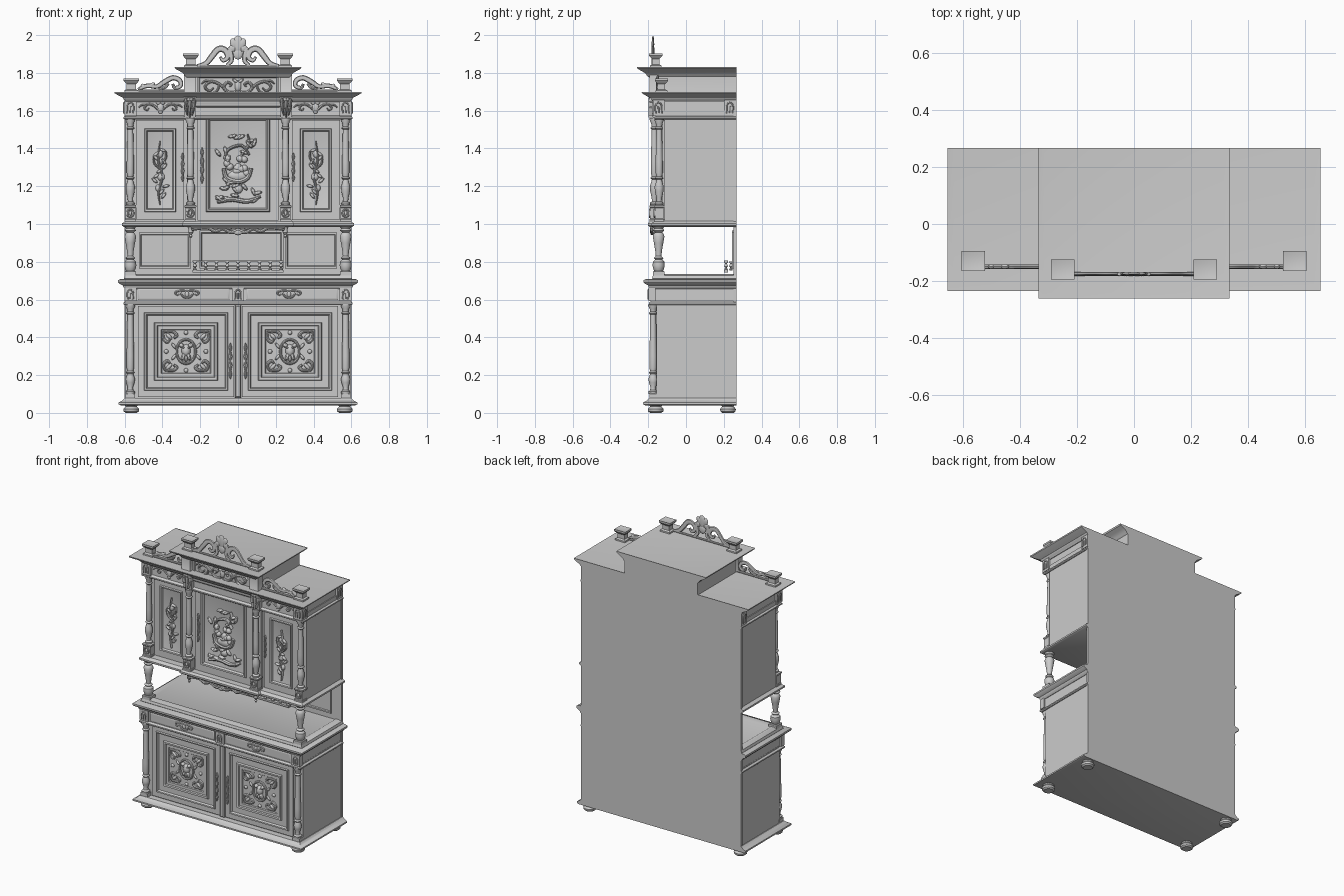
import bpy, bmesh, math, random
from mathutils import Vector, Matrix
random.seed(4)
YB = 0.267
UP = Vector((0, 0, 1))

def finish(name, bm):
    bmesh.ops.recalc_face_normals(bm, faces=bm.faces[:])
    me = bpy.data.meshes.new(name)
    bm.to_mesh(me); bm.free()
    me.polygons.foreach_set("use_smooth", [True] * len(me.polygons))
    me.set_sharp_from_angle(angle=math.radians(35))
    bpy.context.collection.objects.link(bpy.data.objects.new(name, me))

def loft(bm, loops):
    vs = [[bm.verts.new(p) for p in l] for l in loops]
    n = len(vs[0])
    for a, b in zip(vs, vs[1:]):
        for i in range(n):
            bm.faces.new((a[i], a[(i + 1) % n], b[(i + 1) % n], b[i]))
    bm.faces.new(vs[0][::-1]); bm.faces.new(vs[-1])

def case(name, hx, yf, prof, yb=YB):
    """Box or moulding with flat back; prof = (overhang, z)."""
    bm = bmesh.new()
    loft(bm, [[(-hx-o, yf-o, z), (hx+o, yf-o, z), (hx+o, yb, z), (-hx-o, yb, z)] for o, z in prof])
    finish(name, bm)

def blocks(name, spots, hx, hy, prof):
    bm = bmesh.new()
    for x, y in spots:
        loft(bm, [[(x-hx-o, y-hy-o, z), (x+hx+o, y-hy-o, z), (x+hx+o, y+hy+o, z), (x-hx-o, y+hy+o, z)] for o, z in prof])
    finish(name, bm)

def lathe(name, spots, prof, seg=16):
    bm = bmesh.new()
    for x, y in spots:
        loft(bm, [[(x + r*math.cos(2*math.pi*i/seg), y + r*math.sin(2*math.pi*i/seg), z) for i in range(seg)] for r, z in prof])
    finish(name, bm)

def panel(name, boxes, y, steps):
    """Stepped rectangular panel facing the front; steps = (inset, height)."""
    bm = bmesh.new()
    for x0, x1, z0, z1 in boxes:
        loft(bm, [[(x0+i, y-d, z0+i), (x1-i, y-d, z0+i), (x1-i, y-d, z1-i), (x0+i, y-d, z1-i)] for i, d in steps])
    finish(name, bm)

def smooth_path(p):
    p = [Vector(q) for q in p]
    out = []
    for i in range(len(p) - 1):
        a, b, c, d = p[max(i-1, 0)], p[i], p[i+1], p[min(i+2, len(p)-1)]
        for k in range(4):
            t = k / 4
            out.append(0.5*(2*b + (c-a)*t + (2*a-5*b+4*c-d)*t*t + (3*b-a-3*c+d)*t**3))
    return out + [p[-1]]

def relief(name, places, strands=(), blobs=(), depth=0.01):
    """Carving: strands of (x, z, radius), blobs of (x, z, rx, rz, angle)."""
    bm = bmesh.new()
    for o, u, n in places:
        for s in strands:
            p = smooth_path(s)
            loops = []
            for i, q in enumerate(p):
                t = p[min(i+1, len(p)-1)] - p[max(i-1, 0)]
                side = (u * -t.y + UP * t.x).normalized()
                angs = [k*math.pi/4 for k in range(8)]
                loops.append([o + u*q.x + UP*q.y + side*(q.z*math.cos(a)) + n*(depth*math.sin(a)) for a in angs])
            loft(bm, loops)
        for x, z, rx, rz, a in blobs:
            ax = (u*math.cos(a) + UP*math.sin(a)) * rx
            az = (UP*math.cos(a) - u*math.sin(a)) * rz
            m = Matrix((ax, az, n*depth)).transposed().to_4x4()
            m.translation = o + u*x + UP*z
            bmesh.ops.create_uvsphere(bm, u_segments=10, v_segments=6, radius=1, matrix=m)
    finish(name, bm)

def F(x, z, y, m=1): return Vector((x, y, z)), Vector((m, 0, 0)), Vector((0, -1, 0))
def sym(x, z, y): return [F(x, z, y), F(x, z, y, -1)]
def pair(x, z, y): return [F(x, z, y), F(-x, z, y, -1)]
def sides(x, y, z): return [(Vector((s*x, y, z)), Vector((0, 1, 0)), Vector((s, 0, 0))) for s in (-1, 1)]
def two(x, y): return [(-x, y), (x, y)]
def ring(rx, rz, r): return [(rx*math.sin(k*math.pi/6), rz*math.cos(k*math.pi/6), r) for k in range(13)]

# Lower cabinet
lathe("bun_feet", two(.565, -.16) + two(.565, .222), [(.03, 0), (.04, .008), (.042, .02), (.034, .03), (.03, .033), (.036, .042)], 20)
case("base_moulding", .6, -.195, [(.02, .04), (.033, .045), (.033, .055), (.018, .062), (.008, .07), (0, .078)])
case("lower_body", .595, -.155, [(0, .07), (0, .6)])
case("lower_frieze", .592, -.183, [(.008, .57), (.014, .575), (.014, .583), (.002, .592), (0, .665)])
case("counter_moulding", .595, -.185, [(0, .655), (.012, .665), (.015, .675), (.034, .685), (.04, .692), (.04, .703), (.025, .71)])
case("counter_top", .595, -.17, [(.005, .705), (.01, .712), (.005, .728), (-.015, .736), (-.035, .736), (-.045, .73)])
blocks("lower_column_blocks", two(.57, -.172), .026, .022, [(0, .07), (0, .1), (-.004, .105)])
lathe("lower_columns", two(.57, -.174), [(.024, .1), (.026, .112), (.016, .12), (.014, .135), (.022, .16), (.025, .18), (.016, .205), (.023, .213),
      (.016, .222), (.02, .24), (.02, .3), (.017, .42), (.016, .52), (.023, .528), (.016, .536), (.018, .55), (.026, .565), (.026, .575)])
panel("lower_doors", [(-.53, -.02, .085, .565), (.02, .53, .085, .565)], -.155, [(0, 0), (0, .01), (.033, .01), (.036, .02), (.044, .018), (.05, .006),
      (.086, .006), (.09, .018), (.102, .016), (.106, .008), (.123, .008), (.127, .002)])
panel("meeting_stile", [(-.016, .016, .08, .57)], -.155, [(0, 0), (0, .013), (.006, .02), (.01, .02)])
door_spots = sym(.275, .325, -.157) + sym(-.275, .325, -.157)
relief("lower_door_carving", door_spots,
       [ring(.05, .064, .007), [(.118, .105, .006), (.07, .105, .008), (.05, .085, .009), (.065, .07, .006)],
        [(.118, .105, .006), (.12, .07, .008), (.1, .05, .009), (.085, .062, .005)],
        [(.11, -.1, .006), (.07, -.1, .008), (.05, -.085, .009), (.065, -.07, .006)],
        [(.11, -.1, .006), (.12, -.07, .008), (.1, -.05, .009), (.085, -.062, .005)]],
       [(.09, .08, .022, .01, .8), (.09, -.08, .022, .01, -.8), (0, .1, .012, .012, 0), (0, -.1, .012, .012, 0), (.105, 0, .012, .012, 0),
        (.065, .03, .02, .008, .9), (.065, -.03, .02, .008, -.9)], .011)
relief("lower_door_masks", door_spots, [], [(0, .005, .024, .034, 0), (.013, .02, .009, .006, 0), (0, .002, .006, .016, 0),
       (.014, -.028, .011, .022, .3), (0, -.036, .01, .02, 0), (.024, .032, .014, .012, .5)], .021)
handle = [[(0, -.095, .002), (0, -.07, .009), (0, -.05, .004), (0, -.025, .01), (0, 0, .006), (0, .025, .01), (0, .05, .004), (0, .07, .009), (0, .095, .002)]]
relief("lower_handles", pair(.04, .275, -.167), handle, [], .01)

# Drawers in the lower frieze
panel("drawer_fronts", [(-.53, -.045, .598, .66), (.045, .53, .598, .66)], -.183, [(0, 0), (0, .006), (.006, .01), (.01, .01)])
relief("drawer_carving", sym(.27, .628, -.193) + sym(-.27, .628, -.193), [[(.0, .018, .004), (.03, .02, .005), (.06, .012, .005), (.055, -.006, .004), (.042, 0, .003)],
       [(.0, -.018, .005), (.02, -.012, .006), (.035, .008, .004)]], [(0, 0, .01, .016, 0)], .006)
blocks("frieze_blocks", [(-.57, -.18), (0, -.18), (.57, -.18)], .032, .018, [(0, .592), (0, .664)])
arch = [[(-.014, -.026, .004), (-.015, .01, .004), (0, .025, .004), (.015, .01, .004), (.014, -.026, .004)], [(0, -.024, .004), (0, .008, .005)]]
relief("lower_block_arches", [F(x, .627, -.198) for x in (-.57, 0, .57)], arch, [], .006)

# Open niche
case("back_panel", .6, .252, [(0, .05), (0, 1.69)])
panel("niche_panels", [(-.525, -.25, .765, .955), (-.205, .24, .765, .965), (.25, .525, .765, .955)], .252, [(0, 0), (0, .008), (.01, .008), (.014, .002)])
blocks("niche_post_plinths", two(.57, -.145), .03, .03, [(0, .728), (0, .748), (-.005, .752)])
lathe("niche_posts", two(.57, -.145), [(.022, .75), (.028, .762), (.032, .78), (.03, .8), (.018, .812), (.026, .82), (.015, .83), (.018, .86), (.025, .9),
      (.031, .935), (.024, .95), (.018, .955), (.03, .965), (.024, .975), (.033, .99)], 20)
blocks("gallery_rails", [(0, .212)], .24, .011, [(0, .744), (0, .756)])
blocks("gallery_top_rail", [(0, .212)], .24, .011, [(0, .8), (0, .808)])
lathe("gallery_balusters", [(-.228 + .057*i, .212) for i in range(9)] + two(.228, .238), [(.009, .755), (.01, .762), (.004, .768), (.011, .776), (.005, .79), (.01, .797), (.01, .802)], 10)

# Upper cabinet
case("upper_base", .595, -.165, [(.01, .985), (.02, .992), (.02, 1.003), (.005, 1.012), (0, 1.016)])
case("upper_base_centre", .285, -.19, [(.003, .985), (.012, .992), (.012, 1.003), (.003, 1.012), (0, 1.016)])
case("upper_body", .595, -.115, [(0, 1.01), (0, 1.6)])
case("centre_body", .27, -.14, [(0, 1.01), (0, 1.68)])
relief("valance", sym(0, .968, -.18), [[(0, .0, .012), (.04, -.012, .01), (.08, .006, .008), (.12, -.006, .01), (.16, .01, .008), (.21, .008, .008), (.245, .0, .006)],
       [(0, .015, .006), (.25, .015, .006)], [(.03, .0, .006), (.06, .01, .006), (.1, .012, .004)]], [(0, -.01, .025, .018, 0)], .01)
lathe("pendants", two(.25, -.165), [(.003, .925), (.009, .935), (.006, .945), (.014, .955), (.012, .97), (.018, .988)], 12)
cols = two(.57, -.142) + two(.252, -.167)
blocks("upper_column_pedestals", cols, .027, .023, [(.003, 1.014), (.003, 1.024), (0, 1.028), (0, 1.085), (.004, 1.09), (.004, 1.098), (-.003, 1.102)])
relief("pedestal_carving", sum([sym(x, 1.057, y - .023) for x, y in cols], []), [[(0, -.022, .003), (.014, -.012, .005), (.015, .01, .005), (0, .022, .004)]], [(0, 0, .008, .012, 0)], .007)
lathe("upper_columns", cols, [(.022, 1.1), (.024, 1.112), (.013, 1.12), (.015, 1.14), (.023, 1.175), (.024, 1.2), (.016, 1.225), (.014, 1.235), (.023, 1.243),
      (.015, 1.252), (.019, 1.27), (.019, 1.33), (.016, 1.45), (.015, 1.5), (.022, 1.508), (.015, 1.516), (.017, 1.53), (.025, 1.55), (.025, 1.562)])
panel("upper_side_doors", [(-.54, -.285, 1.02, 1.55), (.285, .54, 1.02, 1.55)], -.115, [(0, 0), (0, .01), (.044, .01), (.047, .02), (.056, .018), (.061, .004), (.066, .002)])
panel("centre_door", [(-.215, .215, 1.018, 1.615)], -.14, [(0, 0), (0, .012), (.046, .012), (.05, .024), (.06, .022), (.066, .006), (.074, .003)])
relief("side_door_handles", pair(.293, 1.3, -.126), [[(x, z*.8, r*.9) for x, z, r in handle[0]]], [], .009)
relief("centre_door_handle", [F(-.19, 1.31, -.153)], handle, [], .01)

# Carved still life on the upper doors
side_leaves = [(random.uniform(-.035, .035), z, .02, .008, random.uniform(-1.2, 1.2)) for z in (-.12, -.1, -.07, -.04, -.015, .01, .035, .06, .08, .1, .12)]
relief("side_door_carving", pair(.412, 1.27, -.118), [[(0, -.17, .003), (.008, -.1, .006), (-.01, -.02, .007), (.01, .07, .006), (0, .17, .003)],
       [(0, .02, .005), (.03, .05, .006), (.035, .085, .004)], [(0, .04, .005), (-.03, .08, .006), (-.03, .115, .004)]],
       side_leaves + [(0, .1, .016, .024, .3), (-.005, -.02, .02, .022, 0), (.01, -.08, .015, .02, 0)], .013)
fruit = [(random.uniform(-.07, .07), random.uniform(-.02, .07), .02, .018, random.uniform(0, 3)) for _ in range(14)]
leaves = [(random.uniform(-.11, .11), random.choice((-1, 1))*random.uniform(.05, .18), .025, .01, random.uniform(-1.4, 1.4)) for _ in range(26)]
relief("centre_door_carving", [F(0, 1.285, -.145)], [[(-.075, .01, .01), (-.06, -.04, .013), (0, -.06, .014), (.05, -.04, .013), (.07, .01, .01)],
       [(-.11, -.17, .008), (-.03, -.155, .012), (.05, -.165, .012), (.12, -.14, .006)], [(-.07, .06, .006), (-.05, .11, .008), (.02, .13, .008), (.06, .08, .006)],
       [(.02, .08, .008), (.06, .14, .008), (.05, .19, .004)]], fruit + leaves + [(0, -.03, .055, .03, 0), (0, -.1, .025, .025, 0)], .017)

# Side entablature and cornice
case("side_frieze", .588, -.15, [(.012, 1.553), (.018, 1.558), (.018, 1.566), (.002, 1.575), (0, 1.67)])
case("side_cornice", .593, -.173, [(0, 1.645), (.006, 1.655), (.012, 1.66), (.016, 1.668), (.04, 1.68), (.06, 1.692), (.062, 1.7), (.04, 1.697)])
blocks("side_frieze_blocks", two(.57, -.145) + two(.57, .235), .032, .03, [(0, 1.572), (0, 1.656)])
arch_big = [[(x*1.1, z*1.15, r) for x, z, r in s] for s in arch]
relief("side_block_arches", [F(x, 1.615, -.175) for x in (-.57, .57)] + sides(.602, -.145, 1.615) + sides(.602, .232, 1.615), arch_big, [], .006)
relief("side_frieze_carving", sym(.41, 1.617, -.15) + sym(-.41, 1.617, -.15), [[(.015, -.01, .006), (.04, .012, .007), (.07, .015, .006), (.085, -.005, .006), (.07, -.015, .004), (.062, -.003, .003)],
       [(.07, .015, .004), (.1, .012, .005), (.115, .0, .003)]], [(0, 0, .02, .028, 0), (.012, .024, .014, .01, .4), (0, -.024, .012, .01, 0)], .01)

# Centre entablature and cornice
case("centre_frieze", .275, -.165, [(0, 1.64), (.004, 1.66), (0, 1.672), (0, 1.8)])
case("centre_mould", .215, -.15, [(0, 1.615), (.012, 1.625), (.012, 1.635), (.018, 1.65), (0, 1.66)])
case("centre_cornice", .28, -.205, [(-.01, 1.775), (.004, 1.788), (.01, 1.798), (.03, 1.81), (.052, 1.822), (.056, 1.832), (.036, 1.829)])
blocks("centre_frieze_blocks", two(.255, -.17), .032, .024, [(0, 1.668), (.004, 1.674), (.004, 1.682), (0, 1.688), (0, 1.79)])
panel("frieze_panel", [(-.215, .215, 1.672, 1.785)], -.165, [(0, 0), (0, .008), (.008, .008), (.012, .003)])
relief("centre_frieze_carving", sym(0, 1.726, -.169), [[(.01, -.025, .006), (.045, -.03, .008), (.075, -.005, .008), (.06, .022, .008), (.035, .015, .006), (.045, .0, .004)],
       [(.06, -.02, .006), (.1, .015, .008), (.145, .028, .008), (.175, .0, .007), (.15, -.022, .006), (.13, -.005, .004)], [(.12, .022, .004), (.17, .032, .006), (.193, .015, .003)],
       [(.1, .01, .005), (.11, -.02, .006), (.135, -.032, .003)]], [(0, .005, .018, .03, 0), (.015, .032, .018, .008, .6)], .011)
relief("acanthus_corbels", sym(.255, 1.615, -.175) + sym(-.255, 1.615, -.175), [[(0, .055, .012), (0, .02, .01), (0, -.05, .004)], [(.018, .05, .01), (.022, .015, .009), (.012, -.04, .004)]],
       [(.022, .03, .014, .007, .6), (.02, 0, .013, .007, .6), (0, .045, .025, .014, 0)], .024)
blocks("corbel_cores", two(.255, -.155), .03, .022, [(-.004, 1.558), (0, 1.57), (0, 1.67)])

# Pedestals and openwork crests
def cap(z): return [(.003, z), (.003, z+.01), (-.008, z+.016), (-.008, z+.045), (.002, z+.055), (.007, z+.062), (.007, z+.074), (-.006, z+.07)]
blocks("side_pedestals", two(.565, -.13), .034, .028, cap(1.697))
blocks("centre_pedestals", two(.25, -.16), .034, .028, cap(1.829))
relief("centre_crest", sym(0, 0, -.175), [[(.215, 1.838, .008), (.17, 1.85, .014), (.14, 1.885, .016), (.105, 1.925, .017), (.068, 1.92, .017), (.055, 1.885, .014), (.078, 1.866, .011), (.095, 1.885, .007)],
       [(.06, 1.84, .008), (.035, 1.865, .012), (.04, 1.91, .013), (.05, 1.935, .01)], [(0, 1.836, .007), (.215, 1.836, .007)]],
       [(0, 1.95, .028, .048, 0), (.022, 1.955, .02, .03, -.4), (.03, 1.93, .02, .02, 0), (0, 1.9, .025, .03, 0)], .007)
relief("side_crests", pair(0, 0, -.15), [[(.53, 1.712, .008), (.48, 1.732, .012), (.43, 1.728, .012), (.39, 1.752, .014), (.345, 1.774, .014), (.308, 1.76, .013), (.305, 1.73, .011), (.335, 1.722, .01), (.345, 1.742, .007)],
       [(.28, 1.704, .007), (.53, 1.704, .007)], [(.42, 1.71, .007), (.385, 1.725, .009), (.37, 1.745, .008)]], [(.5, 1.73, .016, .012, .4), (.455, 1.738, .018, .01, -.4)], .008)
